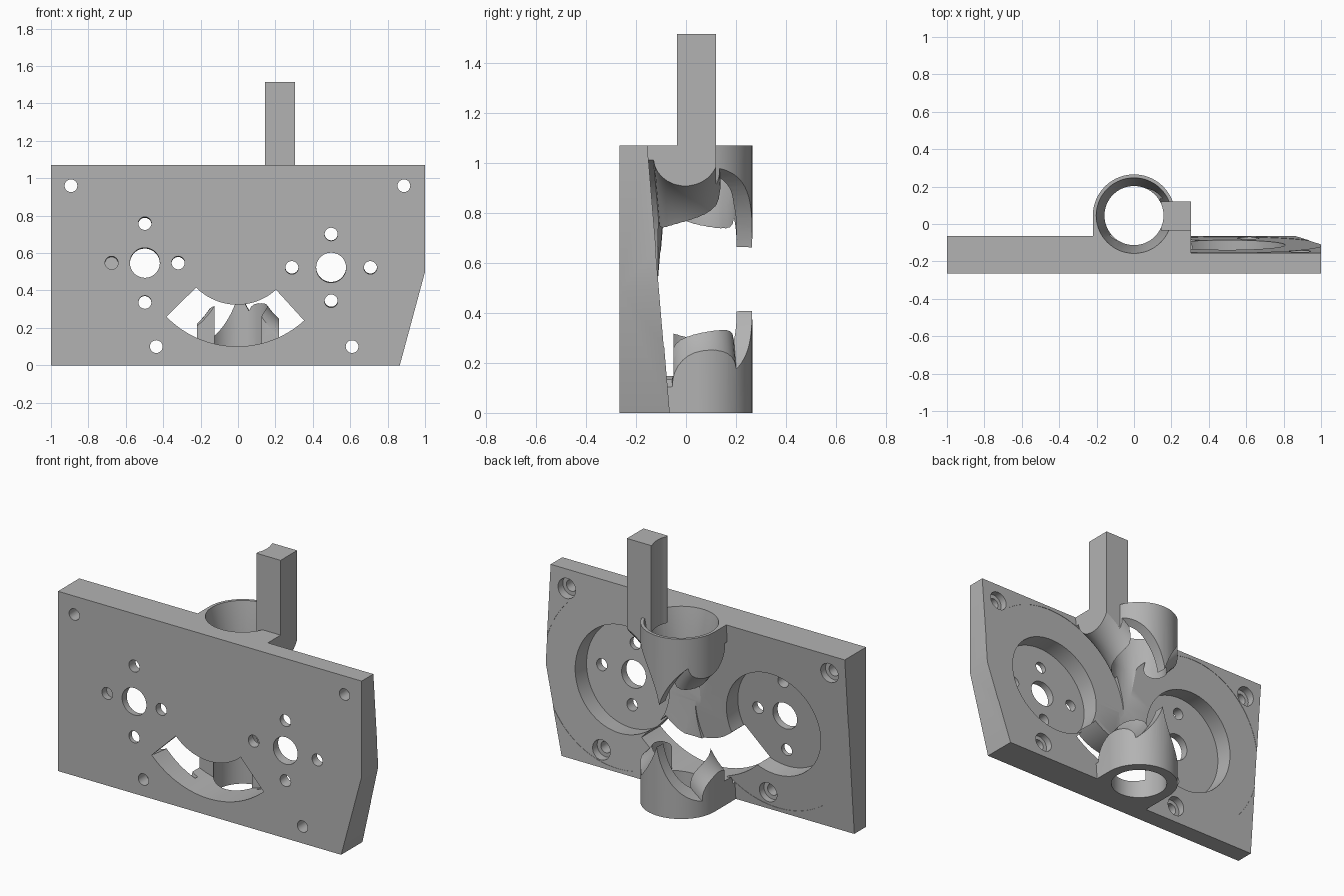
import bpy, bmesh, math
from mathutils import Matrix, Vector

if "Cube" in bpy.data.objects:
    bpy.data.objects.remove(bpy.data.objects["Cube"], do_unlink=True)

FRONT, TOP, TUBE_Y = -0.265, 1.07, 0.045
THICK, THIN = -0.065, -0.155          # back of the plate at its thick and thin ends
SLOPE = (THICK - THIN) / TOP

grey = bpy.data.materials.new("light_grey")
grey.use_nodes = True
grey.diffuse_color = (0.45, 0.45, 0.45, 1)
grey.node_tree.nodes["Principled BSDF"].inputs["Base Color"].default_value = grey.diffuse_color


def finish(name, bm):
    bmesh.ops.recalc_face_normals(bm, faces=bm.faces)
    mesh = bpy.data.meshes.new(name)
    bm.to_mesh(mesh)
    bm.free()
    mesh.materials.append(grey)
    ob = bpy.data.objects.new(name, mesh)
    bpy.context.collection.objects.link(ob)
    return ob


def extrude(name, points, vector):
    bm = bmesh.new()
    face = bm.faces.new([bm.verts.new(p) for p in points])
    new = bmesh.ops.extrude_face_region(bm, geom=[face])["geom"]
    bmesh.ops.translate(bm, vec=vector, verts=[v for v in new if isinstance(v, bmesh.types.BMVert)])
    return finish(name, bm)


def box(name, x0, x1, y0, y1, z0, z1):
    return extrude(name, [(x0, y0, z0), (x1, y0, z0), (x1, y1, z0), (x0, y1, z0)], (0, 0, z1 - z0))


def lathe(name, profile, matrix, steps=64):
    """Closed solid turned about local z from (radius, height) points."""
    bm = bmesh.new()
    rings = [[bm.verts.new(matrix @ Vector((r * math.cos(math.tau * i / steps),
                                            r * math.sin(math.tau * i / steps), h)))
              for i in range(steps)] for r, h in profile]
    for a, b in zip(rings, rings[1:]):
        for i in range(steps):
            j = (i + 1) % steps
            bm.faces.new((a[i], a[j], b[j], b[i]))
    bm.faces.new(rings[0])
    bm.faces.new(rings[-1])
    return finish(name, bm)


def rod(name, r, h0, h1, matrix, steps=64):
    return lathe(name, [(r, h0), (r, h1)], matrix, steps)


def combine(target, other, operation):
    mod = target.modifiers.new(operation, "BOOLEAN")
    mod.operation, mod.object, mod.solver = operation, other, "EXACT"
    bpy.context.view_layer.objects.active = target
    bpy.ops.object.modifier_apply(modifier=mod.name)
    bpy.data.objects.remove(other, do_unlink=True)


upright = Matrix.Translation((0, TUBE_Y, 0))

# Plate: two halves whose backs slope in opposite directions
body = extrude("mount_plate", [(-1, FRONT, 0), (-1, THIN, 0), (-1, THICK, TOP), (-1, FRONT, TOP)], (0.85, 0, 0))
right_half = extrude("right_half", [(0.1, FRONT, 0), (0.1, THICK, 0), (0.1, THIN, TOP), (0.1, FRONT, TOP)], (0.9, 0, 0))
corner = extrude("corner", [(0.865, -1, 0), (1.135, -1, 1), (1.5, -1, 1), (1.5, -1, -0.5), (0.73, -1, -0.5)], (0, 2, 0))
combine(right_half, corner, "DIFFERENCE")
combine(body, right_half, "UNION")

# Guide tube, its web to the plate, and the block under the post
combine(body, box("web", -0.22, 0.22, FRONT, TUBE_Y, 0, TOP), "UNION")
combine(body, rod("tube", 0.22, 0, TOP, upright, 96), "UNION")
combine(body, box("block", 0.145, 0.305, FRONT, 0.12, 0.7, TOP), "UNION")

# Funnel mouth
combine(body, lathe("funnel", [(0.155, 0.82), (0.202, TOP), (0.212, TOP + 0.05)], upright, 96), "DIFFERENCE")

# Post and through bore
combine(body, box("post", 0.145, 0.305, -0.035, 0.12, 1.0, 1.515), "UNION")
combine(body, rod("bore", 0.158, -0.1, 1.7, upright, 96), "DIFFERENCE")

# Grooved wheel clearance, motor pocket and screw holes on each tilted side
for side in (-1, 1):
    slope = side * SLOPE
    normal = Vector((0, 1, slope)).normalized()
    up = Vector((0, -slope, 1)).normalized()
    turn = normal.to_track_quat("Z", "Y").to_matrix().to_4x4()
    centre = Vector((side * 0.498, (THICK + THIN) / 2, TOP / 2))
    frame = Matrix.Translation(centre) @ turn
    groove = [(0.515 - 0.105 * math.sin(math.pi * i / 14), 0.15 - 0.13 * math.cos(math.pi * i / 14))
              for i in range(15)]
    wheel = lathe("wheel", [(0.515, -0.002)] + groove + [(0.515, 0.6)], frame, 128)
    combine(body, wheel, "DIFFERENCE")
    combine(body, rod("pocket", 0.31, -0.11, 0.1, frame, 96), "DIFFERENCE")
    combine(body, rod("shaft_hole", 0.08, -0.4, 0.1, frame, 48), "DIFFERENCE")
    dx, dz = (0.178, 0.21) if side < 0 else (0.21, 0.178)
    for offset in (Vector((dx, 0, 0)), Vector((-dx, 0, 0)), up * dz, up * -dz):
        place = Matrix.Translation(centre + offset) @ turn
        combine(body, rod("screw_hole", 0.035, -0.4, 0.05, place, 32), "DIFFERENCE")

# Curved window through the plate
mid_z, a0, a1 = 0.632, math.radians(224.5), math.radians(312.3)
angles = [a0 + (a1 - a0) * i / 32 for i in range(33)]
arc = [(0.531, a) for a in angles] + [(0.308, a) for a in reversed(angles)]
window = extrude("window", [(-0.004 + r * math.cos(a), -0.5, mid_z + r * math.sin(a)) for r, a in arc], (0, 0.45, 0))
combine(body, window, "DIFFERENCE")

# Counterbored mounting holes
for x, z in ((-0.893, 0.96), (0.887, 0.96), (-0.437, 0.1), (0.61, 0.1)):
    back = THIN + SLOPE * z if x < 0 else THICK - SLOPE * z
    place = Matrix.Translation((x, back, z)) @ Matrix.Rotation(-math.pi / 2, 4, "X")
    combine(body, rod("mount_hole", 0.034, -0.4, 0.1, place, 32), "DIFFERENCE")
    combine(body, rod("counterbore", 0.058, -0.045, 0.05, place, 32), "DIFFERENCE")

# Smooth the curved walls, keep edges sharp
bpy.ops.object.select_all(action="DESELECT")
body.select_set(True)
bpy.context.view_layer.objects.active = body
bpy.ops.object.shade_smooth_by_angle(angle=math.radians(25))
